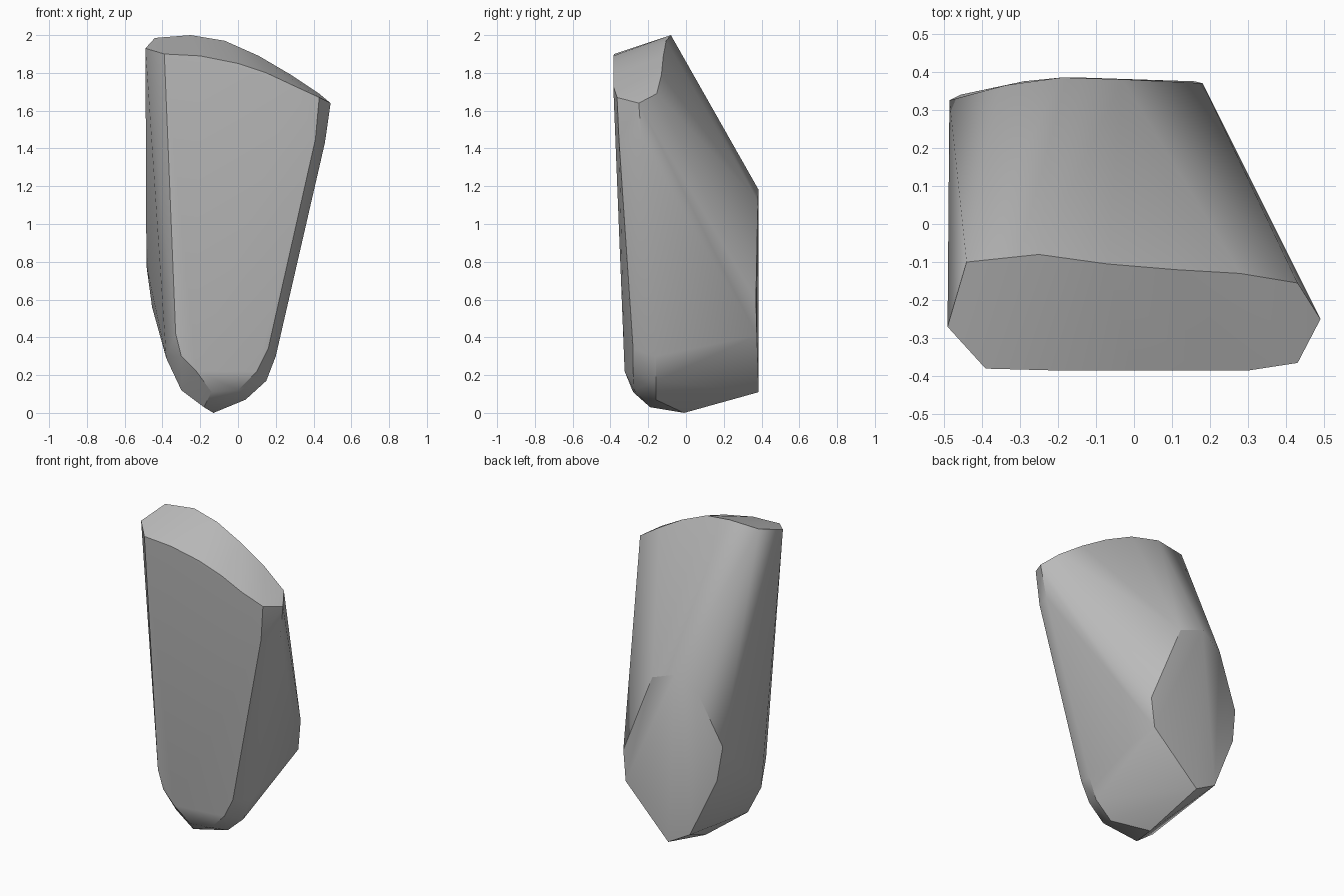
import bpy
import bmesh
import math
from mathutils import Vector

# Remove only the default object
default_object = bpy.data.objects.get("Cube")
if default_object is not None:
    bpy.data.objects.remove(default_object, do_unlink=True)


def make_material(name, color):
    """Plain flat colour, shown alike in the viewport and in a render."""
    material = bpy.data.materials.new(name)
    material.use_nodes = True
    material.diffuse_color = color
    shader = material.node_tree.nodes["Principled BSDF"]
    shader.inputs["Base Color"].default_value = color
    shader.inputs["Roughness"].default_value = 0.8
    return material


def hull_object(name, outlines, material):
    """Wrap a tight convex skin around several cut outlines."""
    bm = bmesh.new()
    for outline in outlines:
        for point in outline:
            bm.verts.new(Vector(point))
    result = bmesh.ops.convex_hull(bm, input=bm.verts[:])
    leftovers = {item for key in ("geom_interior", "geom_unused") for item in result[key]
                 if isinstance(item, bmesh.types.BMVert)}
    bmesh.ops.delete(bm, geom=list(leftovers), context="VERTS")
    # Merge the nearly flat triangles into broad facets
    bmesh.ops.dissolve_limit(bm, angle_limit=math.radians(1),
                             verts=bm.verts[:], edges=bm.edges[:])
    bmesh.ops.recalc_face_normals(bm, faces=bm.faces[:])
    mesh = bpy.data.meshes.new(name)
    bm.to_mesh(mesh)
    bm.free()
    mesh.materials.append(material)
    obj = bpy.data.objects.new(name, mesh)
    bpy.context.collection.objects.link(obj)
    return obj


# Slanted top cut, back edge then front edge
top_back = [(-.49, -.27, 1.93), (-.44, -.1, 1.985), (-.25, -.08, 2), (-.07, -.105, 1.97),
            (.11, -.12, 1.89), (.28, -.13, 1.79), (.43, -.155, 1.69), (.49, -.25, 1.64)]
top_front = [(.43, -.365, 1.67), (.3, -.385, 1.73), (.15, -.385, 1.8),
             (0, -.385, 1.85), (-.2, -.385, 1.89), (-.39, -.38, 1.9)]

# Upright back facet
back_facet = [(-.03, .38, 1.12), (-.19, .385, 1.18), (-.335, .365, 1.1), (-.485, .325, .78),
              (-.455, .34, .56), (-.29, .375, .19), (-.145, .385, .11),
              (.16, .375, .41), (.18, .37, .6)]

# Front facet, rounded off at its foot
front_facet = [(.41, -.355, 1.45), (.16, -.28, .34), (.1, -.28, .22), (0, -.275, .12),
               (-.14, -.28, .11), (-.22, -.325, .22), (-.3, -.32, .3), (-.33, -.33, .42)]

# Bevelled rim that runs down both flanks and under the foot
flank_rim = [(.46, -.235, 1.43), (.2, -.16, .3), (.15, -.16, .17), (.04, -.16, .07),
             (-.13, -.01, 0), (-.18, -.19, .03), (-.3, -.19, .12), (-.38, -.21, .29)]

stone = make_material("stone grey", (.5, .5, .5, 1))
rock = hull_object("rock_shard",
                   [top_back, top_front, back_facet, front_facet, flank_rim], stone)

# Soft shading over the shallow creases, crisp cut edges
bpy.ops.object.select_all(action="DESELECT")
rock.select_set(True)
bpy.context.view_layer.objects.active = rock
bpy.ops.object.shade_smooth_by_angle(angle=math.radians(30))
